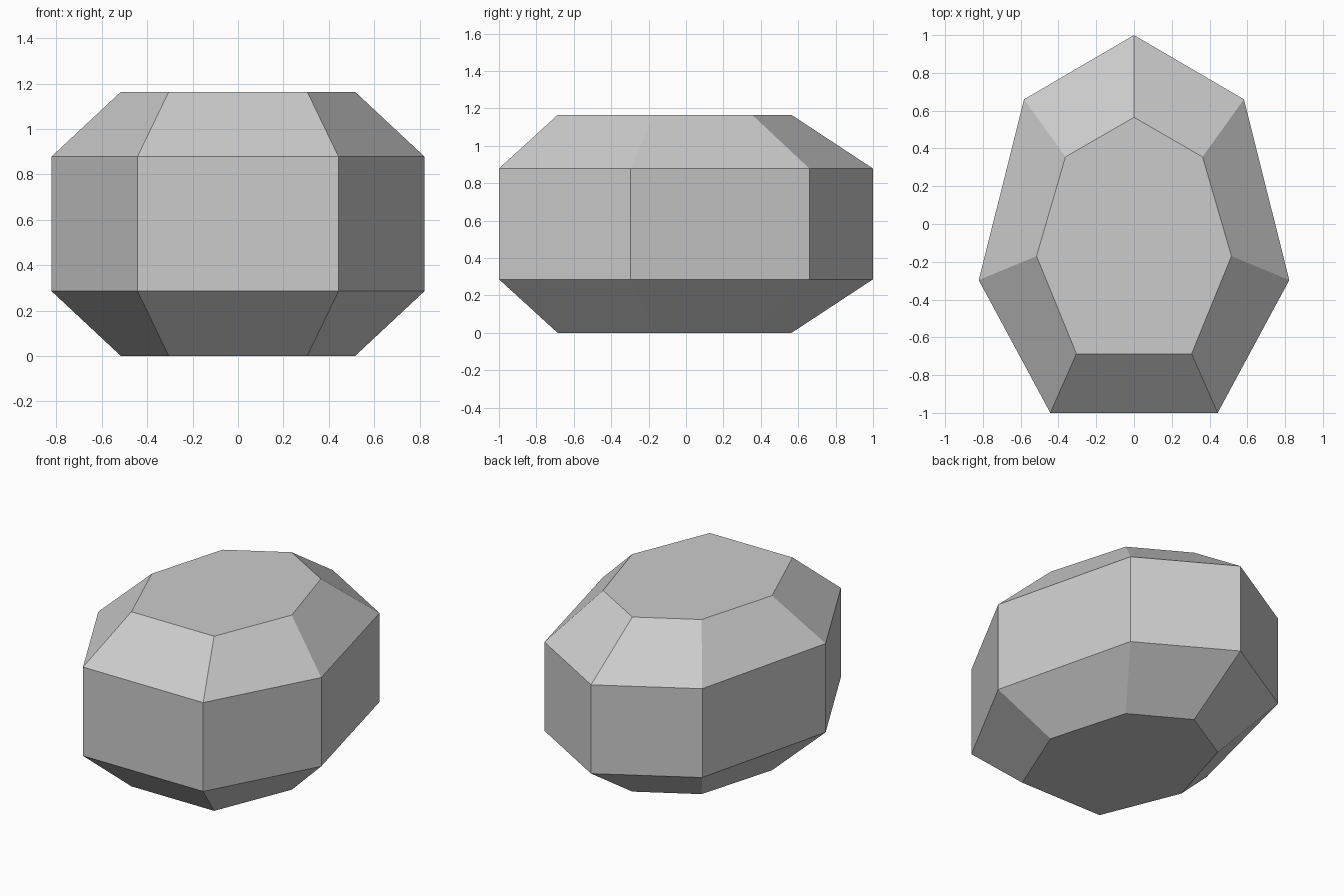
import bpy, bmesh

if "Cube" in bpy.data.objects:
    bpy.data.objects.remove(bpy.data.objects["Cube"])

# Right half of the seven-sided outlines, from the back tip to the front edge
OUTER = [(0, 1.0), (0.582, 0.66), (0.822, -0.297), (0.443, -1.0)]
INNER = [(0, 0.565), (0.363, 0.355), (0.516, -0.17), (0.305, -0.687)]


def ring(bm, half, z):
    """Mirror a half outline across x = 0 and place it at height z (counter-clockwise)."""
    left = [(-x, y) for x, y in half]
    outline = left + half[:0:-1]
    return [bm.verts.new((x, y, z)) for x, y in outline]


# Faceted stone: straight girdle with sloped facets above and below
bm = bmesh.new()
rings = [ring(bm, half, z) for half, z in
         [(INNER, 0.0), (OUTER, 0.286), (OUTER, 0.878), (INNER, 1.164)]]
for low, high in zip(rings, rings[1:]):
    for i in range(len(low)):
        j = (i + 1) % len(low)
        bm.faces.new((low[i], low[j], high[j], high[i]))

# Flat base and top
bm.faces.new(rings[0][::-1])
bm.faces.new(rings[-1])
bmesh.ops.recalc_face_normals(bm, faces=bm.faces)

mesh = bpy.data.meshes.new("faceted_stone")
bm.to_mesh(mesh)
bm.free()
bpy.context.collection.objects.link(bpy.data.objects.new("faceted_stone", mesh))
